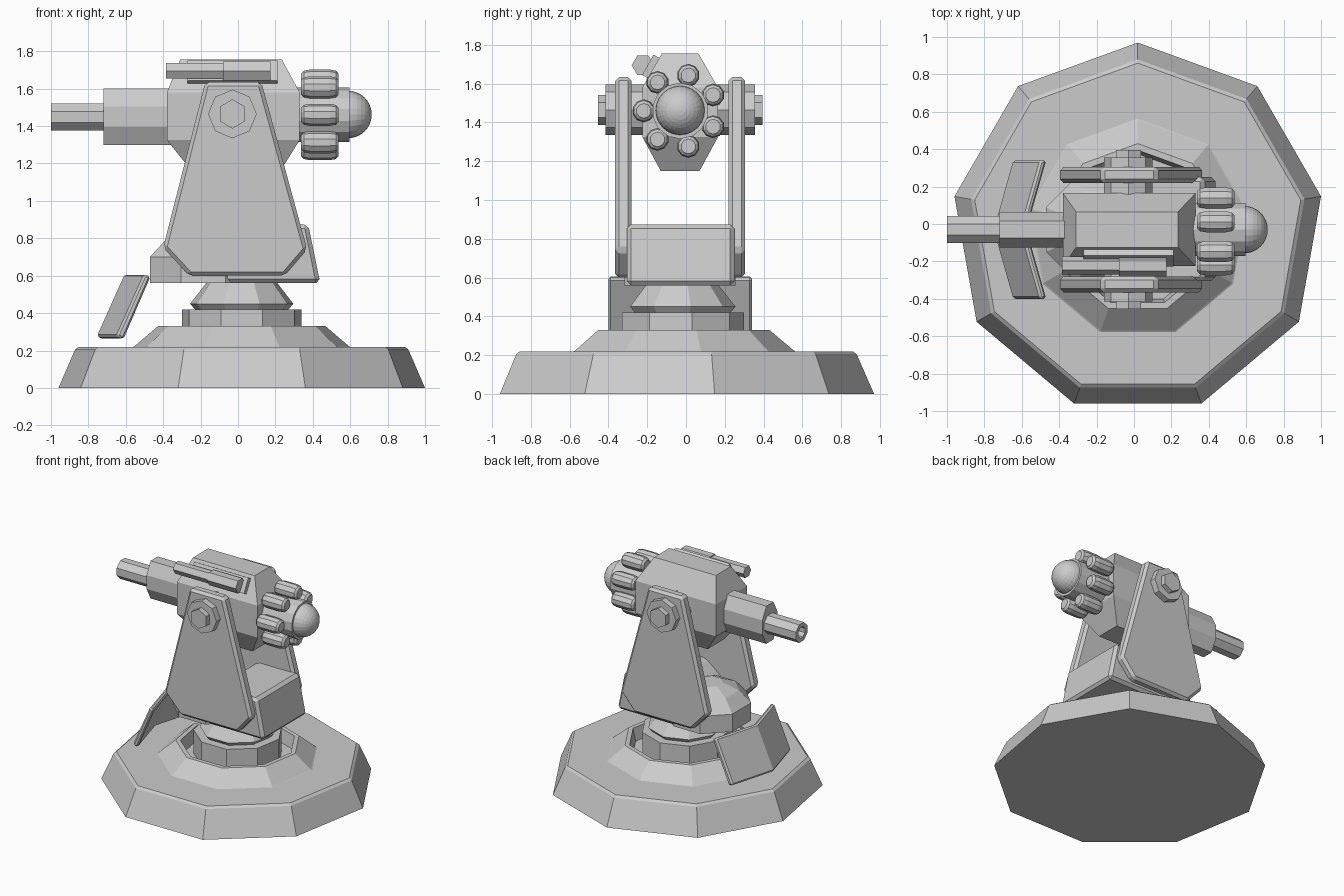
import bpy, bmesh
from math import sin, cos, pi, radians
from mathutils import Matrix, Vector

if "Cube" in bpy.data.objects:
    bpy.data.objects.remove(bpy.data.objects["Cube"])

CY, GZ = -0.03, 1.455          # symmetry plane in y, gun axis height


def loft(name, rings, bevel=0.0, mat=Matrix()):
    """Skin a list of equal-length point rings and cap both ends."""
    bm = bmesh.new()
    vs = [[bm.verts.new(mat @ Vector(p)) for p in r] for r in rings]
    n = len(rings[0])
    for a, b in zip(vs, vs[1:]):
        for i in range(n):
            j = (i + 1) % n
            bm.faces.new((a[i], a[j], b[j], b[i]))
    bm.faces.new(vs[0])
    bm.faces.new(vs[-1])
    bmesh.ops.recalc_face_normals(bm, faces=bm.faces)
    me = bpy.data.meshes.new(name)
    bm.to_mesh(me)
    bm.free()
    ob = bpy.data.objects.new(name, me)
    bpy.context.collection.objects.link(ob)
    if bevel:
        m = ob.modifiers.new("bevel", 'BEVEL')
        m.width = bevel
        m.segments = 1
        m.limit_method = 'ANGLE'
    return ob


AXES = {'z': Matrix(), 'x': Matrix.Rotation(pi / 2, 4, 'Y'),
        'y': Matrix.Rotation(-pi / 2, 4, 'X')}


def lathe(name, n, profile, loc, axis='z', phase=0.0):
    """n-sided turned part; profile is (radius, distance along axis)."""
    ang = [radians(phase) + 2 * pi * i / n for i in range(n)]
    rings = [[(r * cos(a), r * sin(a), h) for a in ang] for r, h in profile]
    return loft(name, rings, mat=Matrix.Translation(loc) @ AXES[axis])


def extrude_y(name, pts, y0, y1, bevel=0.0):
    return loft(name, [[(x, y, z) for x, z in pts] for y in (y0, y1)], bevel)


# Nine-sided base, recessed collar, neck and flared turntable
C = (0.02, -0.025, 0)
lathe("base", 9, [(0.995, 0), (0.905, 0.205), (0.885, 0.22)], C, phase=90)
lathe("collar", 9, [(0.605, 0.21), (0.58, 0.225), (0.455, 0.33), (0.42, 0.33),
                    (0.40, 0.23)], C, phase=90)
lathe("neck", 9, [(0.325, 0.2), (0.325, 0.42)], C, phase=90)
lathe("turntable", 9, [(0.25, 0.415), (0.28, 0.45), (0.19, 0.565), (0.19, 0.6)],
      C, phase=90)

# Bent rear shield plate
rings = []
for y in (-0.37, 0, 0.37):
    d = -0.105 * (1 - abs(y) / 0.37)
    rings.append([(x + d, y + CY, z) for x, z in
                  ((-0.65, 0.275), (-0.61, 0.26), (-0.465, 0.595), (-0.50, 0.61))])
loft("rear_shield", rings, 0.012)

# Carriage: sloped front box and rounded rear drum
extrude_y("carriage_box", [(-0.25, 0.56), (0.44, 0.56), (0.375, 0.875), (0.02, 0.875),
                           (-0.25, 0.65)], CY - 0.275, CY + 0.28, 0.022)
lathe("carriage_drum", 8, [(0.31, 0.56), (0.31, 0.70), (0.22, 0.79), (0.1, 0.84)],
      (-0.185, CY, 0), phase=22.5)

# Yoke plates with axle hubs and bolts, mirrored about the centre plane
plate = [(-0.175, 1.635), (0.125, 1.635), (0.37, 0.74), (0.25, 0.60),
         (-0.26, 0.60), (-0.40, 0.75)]
for s, side in ((-1, "front"), (1, "back")):
    extrude_y(side + "_yoke_plate", plate, CY + s * 0.25, CY + s * 0.335, 0.02)
    lathe(side + "_axle_hub", 8, [(0.13, s * 0.12), (0.13, s * 0.385)],
          (-0.03, CY, 1.465), 'y')
    lathe(side + "_axle_bolt", 6, [(0.078, s * 0.37), (0.078, s * 0.425)],
          (-0.03, CY, 1.465), 'y', 90)

# Gun housing, chamfered above and below


def rect(x0, x1, hy, z):
    return [(x0, CY - hy, z), (x1, CY - hy, z), (x1, CY + hy, z), (x0, CY + hy, z)]


loft("gun_housing", [rect(-0.24, 0.22, 0.1, 1.15), rect(-0.38, 0.33, 0.195, 1.325),
                     rect(-0.38, 0.33, 0.195, 1.58), rect(-0.31, 0.235, 0.095, 1.755)])

# Barrel sleeve (tall octagon) and hollow barrel
octo = [(0.045, 0.15), (0.095, 0.055), (0.095, -0.055), (0.045, -0.15),
        (-0.045, -0.15), (-0.095, -0.055), (-0.095, 0.055), (-0.045, 0.15)]
loft("barrel_sleeve", [[(x, CY + y, 1.45 + z) for y, z in octo] for x in (-0.72, -0.36)])
lathe("barrel", 8, [(0.078, -0.7), (0.078, -1.0), (0.045, -1.0), (0.045, -0.8)],
      (0, CY, 1.448), 'x', 22.5)

# Front drum with a ring of seven pods and a domed nose
lathe("pod_core", 14, [(0.145, 0.3), (0.145, 0.595)], (0, CY, 1.46), 'x')
for k in range(7):
    a = pi + 2 * pi * k / 7
    lathe("pod_%d" % (k + 1), 10,
          [(0.038, 0.338), (0.053, 0.352), (0.059, 0.385), (0.059, 0.49),
           (0.053, 0.523), (0.038, 0.537)],
          (0, CY + 0.188 * cos(a), 1.46 + 0.188 * sin(a)), 'x')
bpy.ops.mesh.primitive_uv_sphere_add(segments=24, ring_count=16, radius=0.127,
                                     location=(0.588, CY, 1.462), rotation=(0, pi / 2, 0))
bpy.context.object.name = "nose_dome"

# Sight tube on a slanted bracket along the housing's upper chamfer
tilt = Matrix.Translation((-0.03, -0.175, 1.685)) @ Matrix.Rotation(radians(61), 4, 'X')
loft("sight_bracket", [[(x, y, z) for x, y in ((-0.24, -0.06), (0.24, -0.06),
                                               (0.24, 0.06), (-0.24, 0.06))]
                       for z in (-0.03, 0.025)], mat=tilt)
lathe("sight_tube", 6, [(0.048, -0.385), (0.048, -0.08), (0.058, -0.08), (0.058, 0.175)],
      (0, -0.222, 1.695), 'x', 30)
